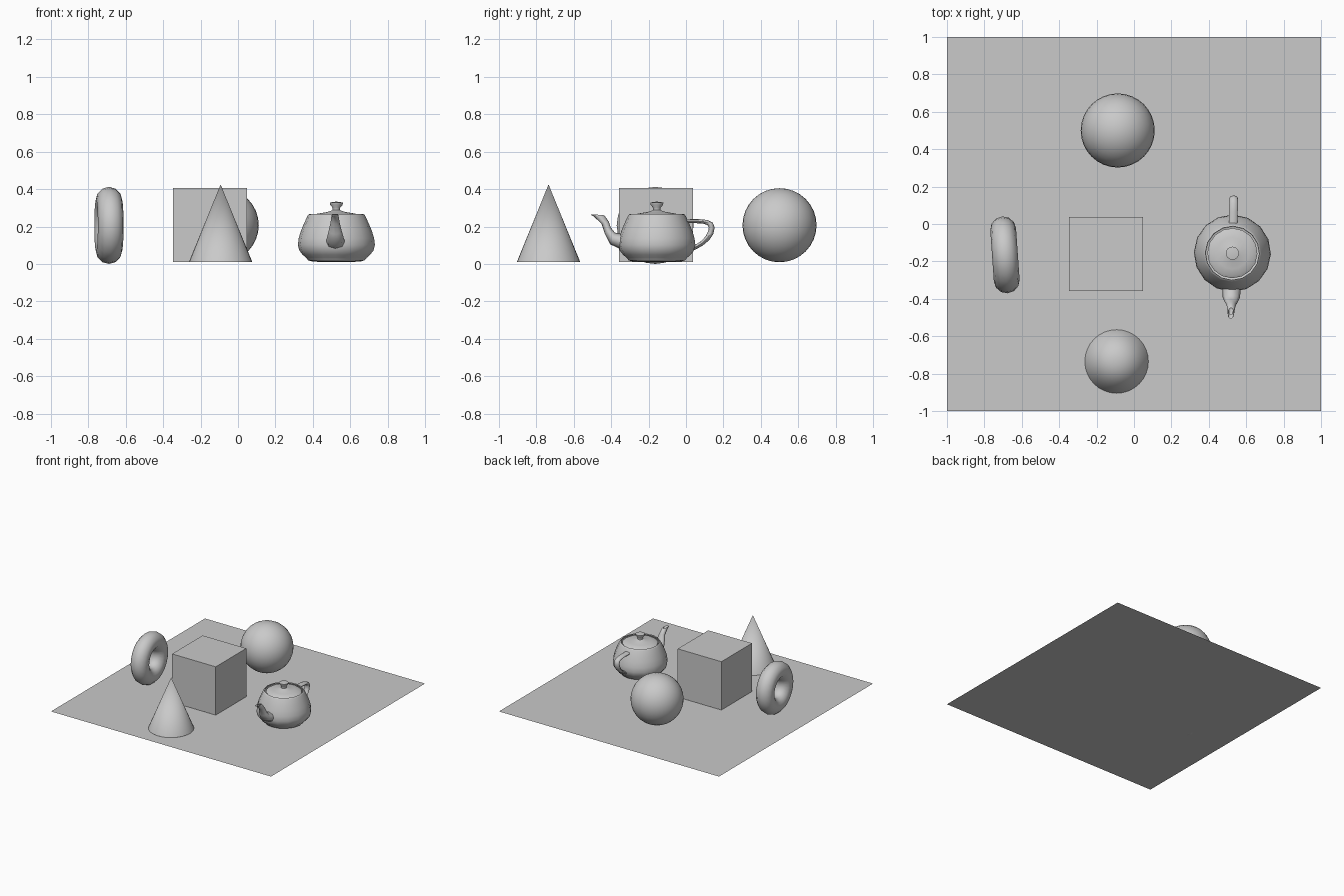
import bpy, bmesh
from math import cos, sin, pi, radians
from mathutils import Vector, Matrix

cube = bpy.data.objects.get("Cube")
if cube:
    bpy.data.objects.remove(cube, do_unlink=True)

grey = bpy.data.materials.new("plain_grey")
grey.use_nodes = True
grey.diffuse_color = (0.588, 0.588, 0.588, 1)
grey.node_tree.nodes["Principled BSDF"].inputs["Base Color"].default_value = grey.diffuse_color

BASE = 0.009      # height the solids rest at
SEG = 4           # steps per curve span


def finish(obj, name, angle=None):
    obj.name = obj.data.name = name
    obj.data.materials.clear()
    obj.data.materials.append(grey)
    if angle:
        bpy.ops.object.select_all(action='DESELECT')
        obj.select_set(True)
        bpy.context.view_layer.objects.active = obj
        bpy.ops.object.shade_smooth_by_angle(angle=radians(angle))
    return obj


def bezier(points, steps=SEG):
    """Points along one cubic span."""
    a, b, c, d = (Vector(p) for p in points)
    out = []
    for i in range(steps + 1):
        t = i / steps
        s = 1 - t
        out.append(a * s**3 + b * 3 * s * s * t + c * 3 * s * t * t + d * t**3)
    return out


def chain(*spans):
    path = []
    for span in spans:
        path += bezier(span)[1 if path else 0:]
    return path


def skin(name, rings, matrix):
    """Join closed rings of points into a surface."""
    bm = bmesh.new()
    rows = [[bm.verts.new(p) for p in ring] for ring in rings]
    n = len(rows[0])
    for a, b in zip(rows, rows[1:]):
        for i in range(n):
            j = (i + 1) % n
            bm.faces.new((a[i], a[j], b[j], b[i]))
    bmesh.ops.remove_doubles(bm, verts=bm.verts, dist=1e-4)
    bmesh.ops.recalc_face_normals(bm, faces=bm.faces)
    bm.transform(matrix)
    mesh = bpy.data.meshes.new(name)
    bm.to_mesh(mesh)
    bm.free()
    obj = bpy.data.objects.new(name, mesh)
    bpy.context.collection.objects.link(obj)
    return finish(obj, name, 60)


def lathe(name, profile, matrix, sides=4 * SEG):
    rings = [[(r * cos(2 * pi * k / sides), r * sin(2 * pi * k / sides), z)
              for k in range(sides)] for r, z in profile]
    return skin(name, rings, matrix)


def tube(name, inner, outer, widths, matrix):
    """Oval tube between two side outlines."""
    rings = []
    for p, q, w in zip(inner, outer, widths):
        half = bezier([(p.x, 0, p.y), (p.x, w, p.y), (q.x, w, q.y), (q.x, 0, q.y)])
        rings.append(half + [Vector((v.x, -v.y, v.z)) for v in half[-2:0:-1]])
    return skin(name, rings, matrix)


# Floor sheet
bpy.ops.mesh.primitive_plane_add(size=2, location=(0, 0, 0.004))
finish(bpy.context.object, "floor")

# Box
bpy.ops.mesh.primitive_cube_add(size=0.397, location=(-0.15, -0.16, BASE + 0.1985))
finish(bpy.context.object, "box")

# Ball
bpy.ops.mesh.primitive_uv_sphere_add(segments=32, ring_count=16, radius=0.198,
                                     location=(-0.087, 0.5, BASE + 0.198))
finish(bpy.context.object, "ball", 40)

# Cone
bpy.ops.mesh.primitive_cone_add(vertices=32, radius1=0.17, depth=0.416,
                                location=(-0.093, -0.735, BASE + 0.208))
finish(bpy.context.object, "cone", 40)

# Ring standing on its edge
bpy.ops.mesh.primitive_torus_add(major_segments=24, minor_segments=12,
                                 major_radius=0.137, minor_radius=0.069,
                                 location=(-0.69, -0.165, 0.206),
                                 rotation=(0, pi / 2, radians(4)))
finish(bpy.context.object, "ring", 60)

# Teapot, with the spout towards the front
place = (Matrix.Translation((0.526, -0.156, BASE))
         @ Matrix.Rotation(radians(-91.4), 4, 'Z') @ Matrix.Scale(0.103, 4))

lathe("teapot_body", chain(
    [(1.4, 2.4), (1.34, 2.53), (1.44, 2.53), (1.5, 2.4)],
    [(1.5, 2.4), (1.75, 1.88), (2, 1.35), (2, 0.9)],
    [(2, 0.9), (2, 0.45), (1.5, 0.23), (1.5, 0.15)],
    [(1.5, 0.15), (1.5, 0.08), (1.43, 0), (0, 0)]), place)

lathe("teapot_lid", chain(
    [(0, 3.15), (0.8, 3.15), (0, 2.85), (0.2, 2.7)],
    [(0.2, 2.7), (0.4, 2.55), (1.3, 2.55), (1.3, 2.4)]), place)

tube("teapot_handle",
     chain([(-1.6, 2.03), (-2.3, 2.03), (-2.7, 2.03), (-2.7, 1.8)],
           [(-2.7, 1.8), (-2.7, 1.58), (-2.5, 1.13), (-2, 0.9)]),
     chain([(-1.5, 2.25), (-2.5, 2.25), (-3, 2.25), (-3, 1.8)],
           [(-3, 1.8), (-3, 1.35), (-2.65, 0.94), (-1.9, 0.6)]),
     [0.3] * (2 * SEG + 1), place)

spout_width = chain([(0.66, 0), (0.66, 0), (0.25, 0), (0.25, 0)],
                    [(0.25, 0), (0.25, 0), (0.15, 0), (0.15, 0)])
tube("teapot_spout",
     chain([(1.7, 1.43), (2.6, 1.43), (2.3, 2.1), (2.7, 2.4)],
           [(2.7, 2.4), (2.8, 2.48), (2.9, 2.48), (2.8, 2.4)]),
     chain([(1.7, 0.6), (3.1, 0.83), (2.4, 2.03), (3.3, 2.4)],
           [(3.3, 2.4), (3.53, 2.49), (3.45, 2.51), (3.2, 2.4)]),
     [w.x for w in spout_width], place)
